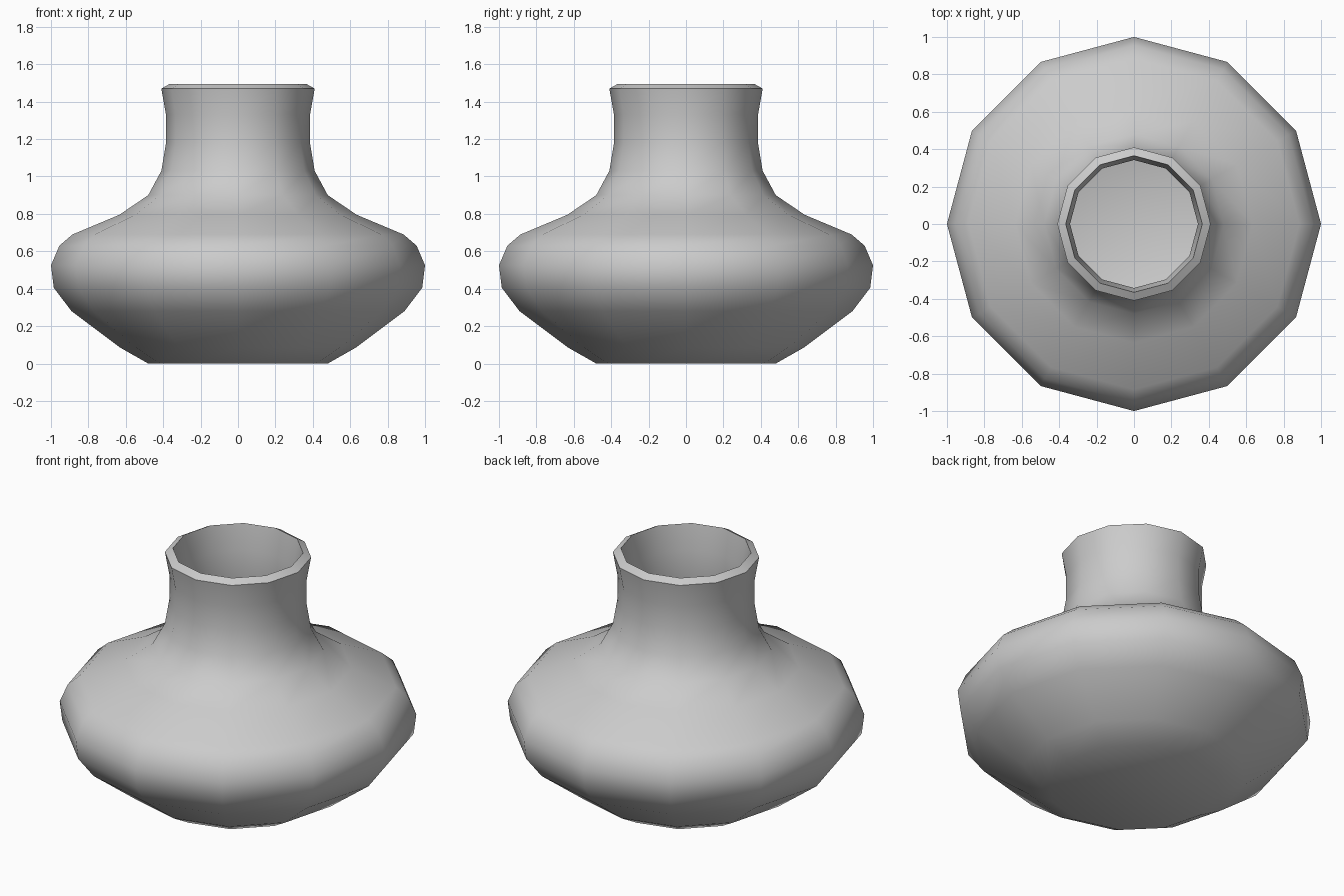
import bpy, bmesh
from math import cos, sin, tau, radians

if "Cube" in bpy.data.objects:
    bpy.data.objects.remove(bpy.data.objects["Cube"])

SIDES = 12

# Outer wall from the base up to the lip
outer = [(0.48, 0), (0.63, 0.085), (0.89, 0.28), (0.985, 0.405), (1.0, 0.525),
         (0.955, 0.63), (0.885, 0.69), (0.635, 0.795), (0.48, 0.90),
         (0.41, 1.03), (0.385, 1.18), (0.385, 1.33), (0.41, 1.47)]
# Inner wall from the lip down to the floor
inner = [(0.365, 1.495), (0.342, 1.34), (0.342, 1.18), (0.365, 1.02),
         (0.44, 0.87), (0.61, 0.755), (0.86, 0.65), (0.92, 0.60),
         (0.955, 0.52), (0.945, 0.42), (0.86, 0.315), (0.61, 0.125), (0.47, 0.045)]


def lathe(name, profile, sides):
    bm = bmesh.new()
    rings = [[bm.verts.new((r * cos(tau * i / sides), r * sin(tau * i / sides), z))
              for i in range(sides)] for r, z in profile]
    for a, b in zip(rings, rings[1:]):
        for i in range(sides):
            j = (i + 1) % sides
            bm.faces.new((a[i], a[j], b[j], b[i]))
    # Close the underside and the inside floor
    bm.faces.new(rings[0][::-1])
    bm.faces.new(rings[-1])
    bmesh.ops.recalc_face_normals(bm, faces=bm.faces)
    mesh = bpy.data.meshes.new(name)
    bm.to_mesh(mesh)
    bm.free()
    obj = bpy.data.objects.new(name, mesh)
    bpy.context.collection.objects.link(obj)
    return obj


# Hollow pot with a thick lip
vase = lathe("vase", outer + inner, SIDES)
bpy.context.view_layer.objects.active = vase
vase.select_set(True)
bpy.ops.object.shade_smooth_by_angle(angle=radians(50))
